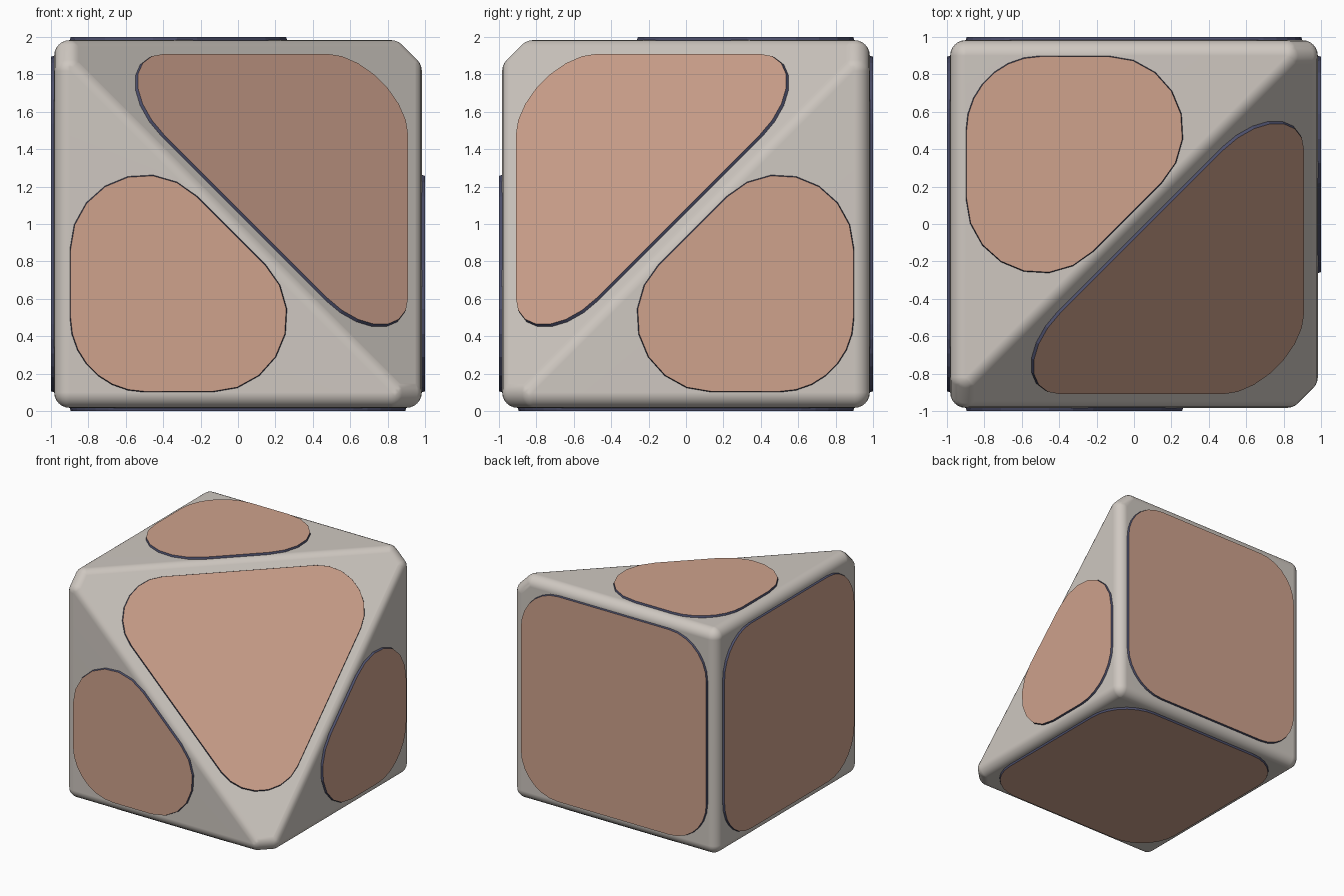
import bpy, bmesh, math
from mathutils import Vector

if "Cube" in bpy.data.objects:
    bpy.data.objects.remove(bpy.data.objects["Cube"])

def material(name, rgb):
    m = bpy.data.materials.new(name)
    m.diffuse_color = (*rgb, 1)
    m.use_nodes = True
    m.node_tree.nodes["Principled BSDF"].inputs["Base Color"].default_value = m.diffuse_color
    return m

SHELL = material("warm_grey", (0.62, 0.575, 0.53))
COPPER = material("copper_pink", (0.62, 0.36, 0.265))
RIM = material("dark_navy", (0.075, 0.08, 0.15))
CENTRE = Vector((0, 0, 1))
CUT = Vector((1, -1, 1)).normalized()   # direction of the missing corner

def finish(bm, name, mats):
    bmesh.ops.recalc_face_normals(bm, faces=bm.faces[:])
    me = bpy.data.meshes.new(name)
    bm.to_mesh(me)
    bm.free()
    ob = bpy.data.objects.new(name, me)
    ob.location = CENTRE
    bpy.context.collection.objects.link(ob)
    for m in mats:
        me.materials.append(m)
    return ob

# Body: cube with one corner cut off, rounded by hulling a ball at each inner corner
R, INNER = 0.083, 0.90
core = bmesh.new()
bmesh.ops.create_cube(core, size=2 * INNER)
bmesh.ops.bisect_plane(core, geom=core.verts[:] + core.edges[:] + core.faces[:],
                       plane_co=CUT * (0.962 / math.sqrt(3) - R), plane_no=CUT, clear_outer=True)
corners = [v.co.copy() for v in core.verts]
core.free()
bm = bmesh.new()
for c in corners:
    ball = bmesh.ops.create_uvsphere(bm, u_segments=24, v_segments=12, radius=R)["verts"]
    bmesh.ops.translate(bm, verts=ball, vec=c)
    bm.verts.new(c + CUT * R)
hull = bmesh.ops.convex_hull(bm, input=bm.verts[:], use_existing_faces=False)
keep = set(hull["geom"])
bmesh.ops.delete(bm, geom=[f for f in bm.faces if f not in keep], context="FACES")
bmesh.ops.delete(bm, geom=[v for v in bm.verts if not v.link_faces], context="VERTS")
bmesh.ops.dissolve_limit(bm, angle_limit=0.01, verts=bm.verts[:], edges=bm.edges[:])
for f in bm.faces:
    f.smooth = True
body = finish(bm, "body", [SHELL])
body.modifiers.new("flat_sides", "WEIGHTED_NORMAL")

def rounded(pts, r, steps=7):
    out = []
    for i, p in enumerate(pts):
        d1 = (pts[i - 1] - p).normalized()
        d2 = (pts[(i + 1) % len(pts)] - p).normalized()
        half = d1.angle(d2) / 2
        t = r / math.tan(half)
        c = p + (d1 + d2).normalized() * r / math.sin(half)
        v1, v2 = (p + d1 * t - c).normalized(), (p + d2 * t - c).normalized()
        out += [c + v1.slerp(v2, k / steps) * r for k in range(steps + 1)]
    return out

# Raised plate: copper face with a dark, slightly flared rim
def plate(name, pts, normal, r):
    pts = [Vector(p) for p in pts]
    n = Vector(normal).normalized()
    top = rounded(pts, r)
    mid = sum(top, Vector((0, 0, 0))) / len(top)
    bm = bmesh.new()
    upper = [bm.verts.new(p) for p in top]
    lower = [bm.verts.new(p + (p - mid).normalized() * 0.008 - n * 0.03) for p in top]
    bm.faces.new(upper)
    bm.faces.new(lower[::-1])
    for i in range(len(top)):
        j = (i + 1) % len(top)
        bm.faces.new((upper[i], lower[i], lower[j], upper[j]))
    bm.normal_update()
    for f in bm.faces:
        f.material_index = 0 if abs(f.normal.dot(n)) > 0.9 else 1
    finish(bm, name, [COPPER, RIM])

a, b = 0.895, 0.82
# Half-size plates on the three sides that touch the cut
plate("front_plate", [(-a, -1, -a), (b, -1, -a), (-a, -1, b)], (0, -1, 0), 0.396)
plate("right_plate", [(1, a, -a), (1, -b, -a), (1, a, b)], (1, 0, 0), 0.396)
plate("top_plate", [(-a, a, 1), (b, a, 1), (-a, -b, 1)], (0, 0, 1), 0.396)
# Full plates on the three whole sides
square = [(-a, -a), (a, -a), (a, a), (-a, a)]
plate("left_plate", [(-1, u, v) for u, v in square], (-1, 0, 0), 0.36)
plate("back_plate", [(u, 1, v) for u, v in square], (0, 1, 0), 0.36)
plate("bottom_plate", [(u, v, -1) for u, v in square], (0, 0, -1), 0.36)
# Large plate on the cut corner
e, D = 0.91, 0.992
plate("corner_plate", [(e, -e, D - 2 * e), (e, 2 * e - D, e), (D - 2 * e, -e, e)], CUT, 0.355)
